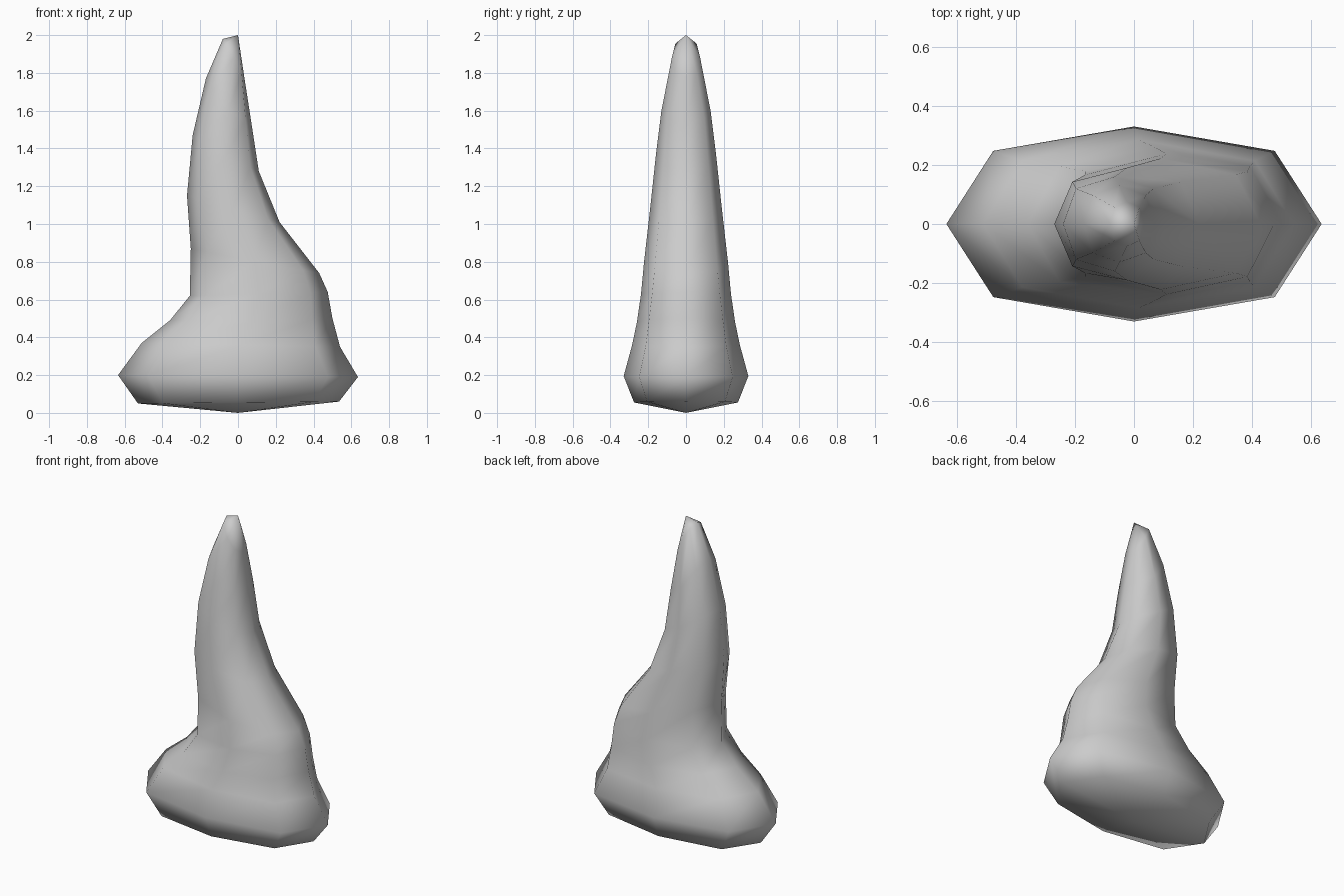
import bpy, bmesh

if "Cube" in bpy.data.objects:
    bpy.data.objects.remove(bpy.data.objects["Cube"])

# Tilted eight-sided sections: left x, left z, right x, right z, middle z, half depth
SECTIONS = [
    (-0.53, 0.05, 0.535, 0.06, 0.055, 0.275),
    (-0.635, 0.20, 0.635, 0.19, 0.195, 0.33),
    (-0.51, 0.37, 0.54, 0.35, 0.36, 0.285),
    (-0.36, 0.49, 0.50, 0.50, 0.48, 0.26),
    (-0.255, 0.62, 0.475, 0.64, 0.63, 0.238),
    (-0.25, 0.87, 0.43, 0.74, 0.80, 0.222),
    (-0.27, 1.15, 0.22, 1.01, 1.08, 0.19),
    (-0.24, 1.47, 0.11, 1.28, 1.36, 0.16),
    (-0.17, 1.77, 0.07, 1.54, 1.60, 0.13),
    (-0.08, 1.98, 0.033, 1.78, 1.88, 0.075),
]
D = 0.75
OCTAGON = [(1, 0), (D, D), (0, 1), (-D, D), (-1, 0), (-D, -D), (0, -1), (D, -D)]


def section(bm, xl, zl, xr, zr, zm, depth):
    ring = []
    for u, v in OCTAGON:
        x = (xl + xr) / 2 + u * (xr - xl) / 2
        z = zm + abs(u) * ((zr if u > 0 else zl) - zm)
        ring.append(bm.verts.new((x, v * depth, z)))
    return ring


# Horn: skin the sections and close them with a point at each end
bm = bmesh.new()
rings = [section(bm, *s) for s in SECTIONS]
bottom = bm.verts.new((0, 0, 0))
tip = bm.verts.new((0, 0, 2))
for i in range(8):
    j = (i + 1) % 8
    for a, b in zip(rings, rings[1:]):
        bm.faces.new((a[i], a[j], b[j], b[i]))
    bm.faces.new((bottom, rings[0][j], rings[0][i]))
    bm.faces.new((tip, rings[-1][i], rings[-1][j]))
bmesh.ops.recalc_face_normals(bm, faces=bm.faces)
for f in bm.faces:
    f.smooth = True
mesh = bpy.data.meshes.new("horn")
bm.to_mesh(mesh)
bm.free()
bpy.context.collection.objects.link(bpy.data.objects.new("horn", mesh))
